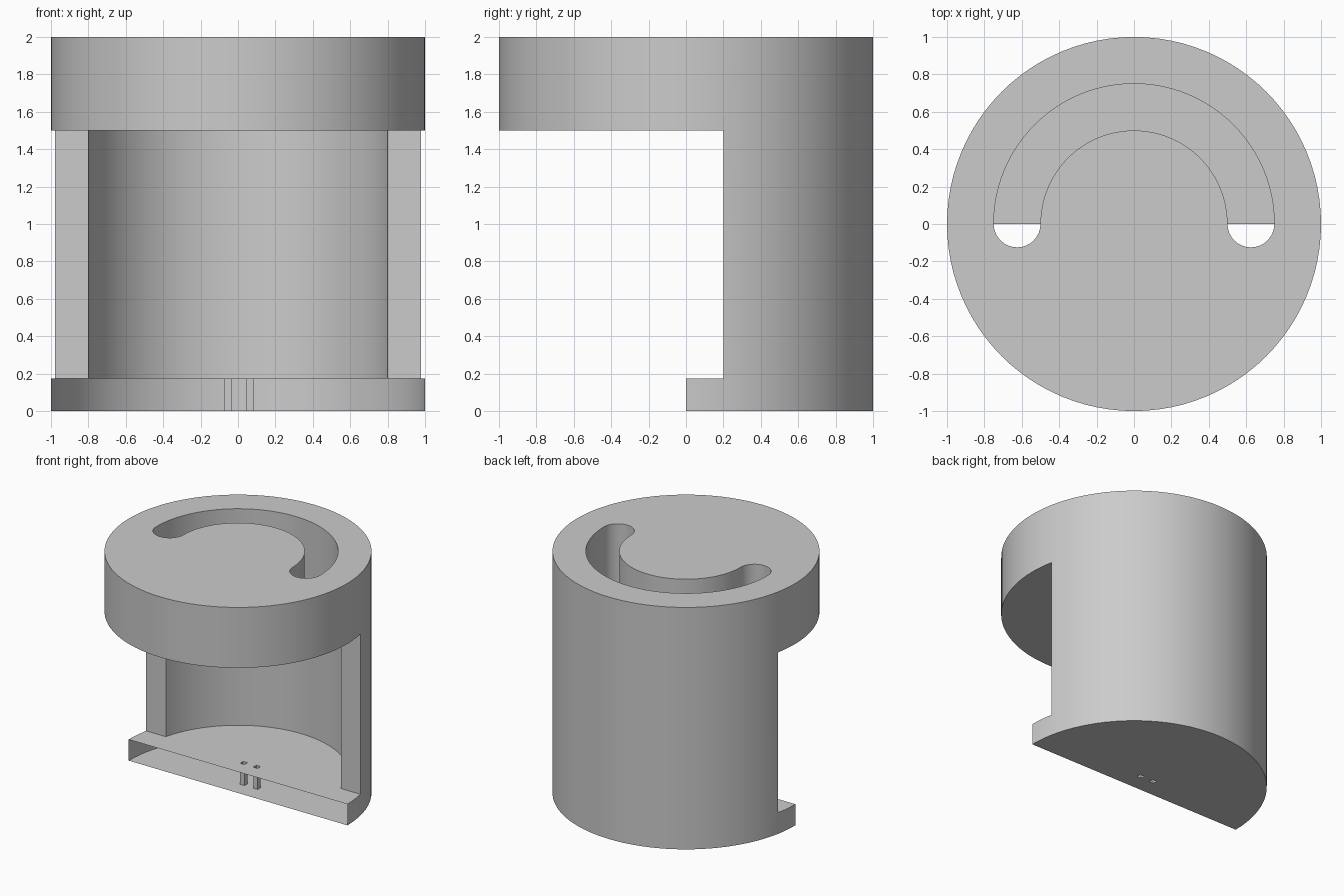
import bpy
import bmesh
from math import cos, sin, pi, asin

cube = bpy.data.objects.get("Cube")
if cube:
    bpy.data.objects.remove(cube, do_unlink=True)

FLOOR, CEILING, TOP = 0.175, 1.5, 2.0
WALL_FRONT, INNER_R = 0.2, 0.825


def arc(cx, cy, r, start, end, steps):
    """Points along an arc, both ends included."""
    return [(cx + r * cos(start + (end - start) * i / steps),
             cy + r * sin(start + (end - start) * i / steps))
            for i in range(steps + 1)]


def prism(name, outline, z0, z1):
    """Extrude a counter-clockwise outline from z0 to z1."""
    bm = bmesh.new()
    base = bm.faces.new([bm.verts.new((x, y, z0)) for x, y in outline])
    top = bmesh.ops.extrude_face_region(bm, geom=[base], use_keep_orig=True)
    verts = [v for v in top["geom"] if isinstance(v, bmesh.types.BMVert)]
    bmesh.ops.translate(bm, verts=verts, vec=(0, 0, z1 - z0))
    bmesh.ops.recalc_face_normals(bm, faces=bm.faces)
    mesh = bpy.data.meshes.new(name)
    bm.to_mesh(mesh)
    bm.free()
    obj = bpy.data.objects.new(name, mesh)
    bpy.context.collection.objects.link(obj)
    return obj


def rect(x0, x1, y0, y1):
    return [(x0, y0), (x1, y0), (x1, y1), (x0, y1)]


# Solid round body
body = prism("holder_body", arc(0, 0, 1, 0, 2 * pi, 96)[:-1], 0, TOP)

# Open front joined to the round hollow
a = asin(WALL_FRONT / INNER_R)
hollow = ([(-1.5, -1.5), (1.5, -1.5), (1.5, WALL_FRONT)]
          + arc(0, 0, INNER_R, a, pi - a, 48) + [(-1.5, WALL_FRONT)])

# Curved slot with rounded ends in the top
slot = (arc(0, 0, 0.75, 0, pi, 48)
        + arc(-0.625, 0, 0.125, pi, 2 * pi, 16)[1:]
        + arc(0, 0, 0.5, pi, 0, 48)[1:]
        + arc(0.625, 0, 0.125, pi, 2 * pi, 16)[1:-1])

cutters = [
    prism("hollow_cutter", hollow, FLOOR, CEILING),
    prism("base_front_cutter", rect(-1.4, 1.4, -1.4, 0), -0.5, 1),
    prism("slot_cutter", slot, 1.2, 2.3),
]
# Two small square holes through the base
for x in (-0.055, 0.065):
    cutters.append(prism("base_hole_cutter",
                         rect(x - 0.02, x + 0.02, 0.135, 0.175), -0.3, 0.6))

for cutter in cutters:
    cutter.hide_render = True
    mod = body.modifiers.new(cutter.name, "BOOLEAN")
    mod.operation = "DIFFERENCE"
    mod.solver = "EXACT"
    mod.object = cutter

# Bake the cuts and drop the cutters
graph = bpy.context.evaluated_depsgraph_get()
graph.update()
cut_mesh = bpy.data.meshes.new_from_object(body.evaluated_get(graph))
body.modifiers.clear()
body.data = cut_mesh
for cutter in cutters:
    bpy.data.objects.remove(cutter, do_unlink=True)

# Plain grey material
grey = bpy.data.materials.new("light_grey")
grey.use_nodes = True
colour = (0.6, 0.6, 0.6, 1)
grey.diffuse_color = colour
grey.node_tree.nodes["Principled BSDF"].inputs["Base Color"].default_value = colour
body.data.materials.clear()
body.data.materials.append(grey)

bpy.ops.object.select_all(action="DESELECT")
body.select_set(True)
bpy.context.view_layer.objects.active = body
bpy.ops.object.shade_smooth_by_angle(angle=pi / 6)
